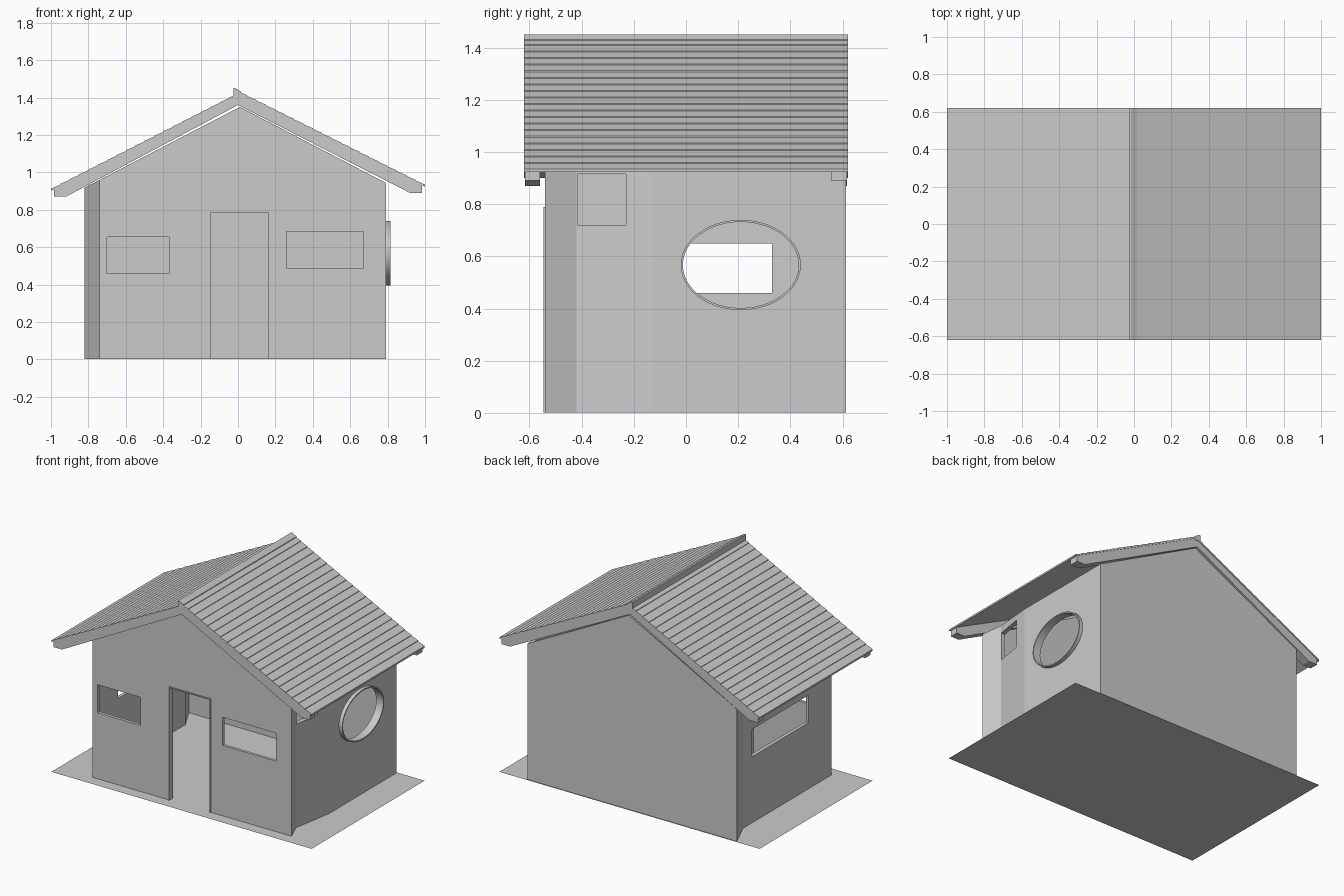
import bpy, bmesh, math
from mathutils import Vector

cube = bpy.data.objects.get("Cube")
if cube:
    bpy.data.objects.remove(cube, do_unlink=True)

grey = bpy.data.materials.new("plain_grey")
grey.use_nodes = True
colour = (0.6, 0.6, 0.6, 1)
grey.diffuse_color = colour
grey.node_tree.nodes["Principled BSDF"].inputs["Base Color"].default_value = colour


def finish(name, bm):
    mesh = bpy.data.meshes.new(name)
    bm.to_mesh(mesh)
    bm.free()
    mesh.materials.append(grey)
    obj = bpy.data.objects.new(name, mesh)
    bpy.context.collection.objects.link(obj)
    return obj


def add_prism(bm, points, axis, start, end):
    """Extrude a closed 2D profile along x or y."""
    place = (lambda a, b, d: (d, a, b)) if axis == "x" else (lambda a, b, d: (a, d, b))
    face = bm.faces.new([bm.verts.new(place(a, b, start)) for a, b in points])
    made = bmesh.ops.extrude_face_region(bm, geom=[face])["geom"]
    shift = Vector(place(0, 0, end - start))
    bmesh.ops.translate(bm, vec=shift, verts=[g for g in made if isinstance(g, bmesh.types.BMVert)])
    bmesh.ops.recalc_face_normals(bm, faces=bm.faces)


def prism(name, points, axis, start, end):
    bm = bmesh.new()
    add_prism(bm, points, axis, start, end)
    return finish(name, bm)


def rect(a0, a1, b0, b1):
    return [(a0, b0), (a1, b0), (a1, b1), (a0, b1)]


def ellipse(ra, rb, count=48):
    return [(0.21 + ra * math.cos(math.tau * i / count),
             0.567 + rb * math.sin(math.tau * i / count)) for i in range(count)]


# Ground sheet
bm = bmesh.new()
bm.faces.new([bm.verts.new((x, y, 0)) for x, y in rect(-1, 1, -0.62, 0.62)])
finish("ground_sheet", bm)

# Walls: kinked footprint raised, then trimmed under the roof slopes
footprint = [(-0.74, -0.54), (0.79, -0.54), (0.74, -0.42), (0.79, -0.13),
             (0.79, 0.613), (-0.82, 0.613), (-0.74, 0.43)]
bm = bmesh.new()
low = [bm.verts.new((x, y, 0.001)) for x, y in footprint]
high = [bm.verts.new((x, y, 1.6)) for x, y in footprint]
for i in range(len(low)):
    j = (i + 1) % len(low)
    bm.faces.new((low[i], low[j], high[j], high[i]))
for side in (-1, 1):
    bmesh.ops.bisect_plane(bm, geom=bm.verts[:] + bm.edges[:] + bm.faces[:],
                           plane_co=(0.01, 0, 1.35), plane_no=(side * 0.52, 0, 1),
                           clear_outer=True)
walls = finish("walls", bm)
shell = walls.modifiers.new("thickness", "SOLIDIFY")
shell.thickness = 0.03
shell.offset = -1

# Door and window openings
bm = bmesh.new()
for opening in (rect(-0.15, 0.165, -0.1, 0.785), rect(-0.70, -0.37, 0.46, 0.655),
                rect(0.26, 0.67, 0.49, 0.685)):
    add_prism(bm, opening, "y", -0.65, -0.45)
add_prism(bm, rect(-0.29, 0.33, 0.46, 0.65), "x", -0.9, -0.66)
add_prism(bm, rect(-0.415, -0.23, 0.72, 0.915), "x", 0.69, 0.9)
add_prism(bm, ellipse(0.222, 0.165), "x", 0.7, 0.9)
cutter = finish("opening_cutter", bm)
cutter.hide_render = True
cut = walls.modifiers.new("openings", "BOOLEAN")
cut.operation = "DIFFERENCE"
cut.solver = "EXACT"
cut.object = cutter
bpy.context.view_layer.objects.active = walls
for modifier in ("thickness", "openings"):
    bpy.ops.object.modifier_apply(modifier=modifier)
bpy.data.objects.remove(cutter, do_unlink=True)

# Oval window rim
bm = bmesh.new()
loops = [[bm.verts.new((x, y, z)) for y, z in ellipse(*radii)]
         for x, radii in ((0.76, (0.23, 0.173)), (0.815, (0.23, 0.173)),
                          (0.815, (0.222, 0.165)), (0.76, (0.222, 0.165)))]
for k in range(4):
    a, b = loops[k], loops[(k + 1) % 4]
    for i in range(len(a)):
        j = (i + 1) % len(a)
        bm.faces.new((a[i], a[j], b[j], b[i]))
bmesh.ops.recalc_face_normals(bm, faces=bm.faces)
rim = finish("oval_window_rim", bm)
bpy.context.view_layer.objects.active = rim
rim.select_set(True)
bpy.ops.object.shade_smooth_by_angle(angle=math.radians(35))

# Door frame
prism("door_frame", [(-0.155, 0.001), (-0.155, 0.79), (0.17, 0.79), (0.17, 0.001),
                     (0.163, 0.001), (0.163, 0.783), (-0.148, 0.783), (-0.148, 0.001)],
      "y", -0.546, -0.5)

# Roof slopes with stepped shingle courses, and gable boards below them
courses = 20
for label, side, top, eave, foot in (("right", 1, 1.437, 0.935, 0.89),
                                     ("left", -1, 1.425, 0.913, 0.87)):
    drop = top - eave
    profile = [(0, top - 0.016)]
    for i in range(courses):
        a, b = i / courses, (i + 1) / courses
        profile += [(side * a, top - drop * a - 0.004), (side * b, top - drop * b)]
    profile.append((side, eave - 0.012))
    prism(label + "_roof_slope", profile, "y", -0.62, 0.62)
    board = [(0, top - 0.01), (side * 0.985, eave - 0.003), (side * 0.985, foot),
             (side * 0.92, foot), (0, 1.36)]
    prism(label + "_front_gable_board", board, "y", -0.618, -0.56)
    prism(label + "_back_gable_board", board, "y", 0.555, 0.617)

# Ridge cap
prism("ridge_cap", [(-0.025, 1.405), (0.015, 1.405), (0.015, 1.432), (-0.015, 1.45),
                    (-0.025, 1.45)], "y", -0.621, 0.621)
